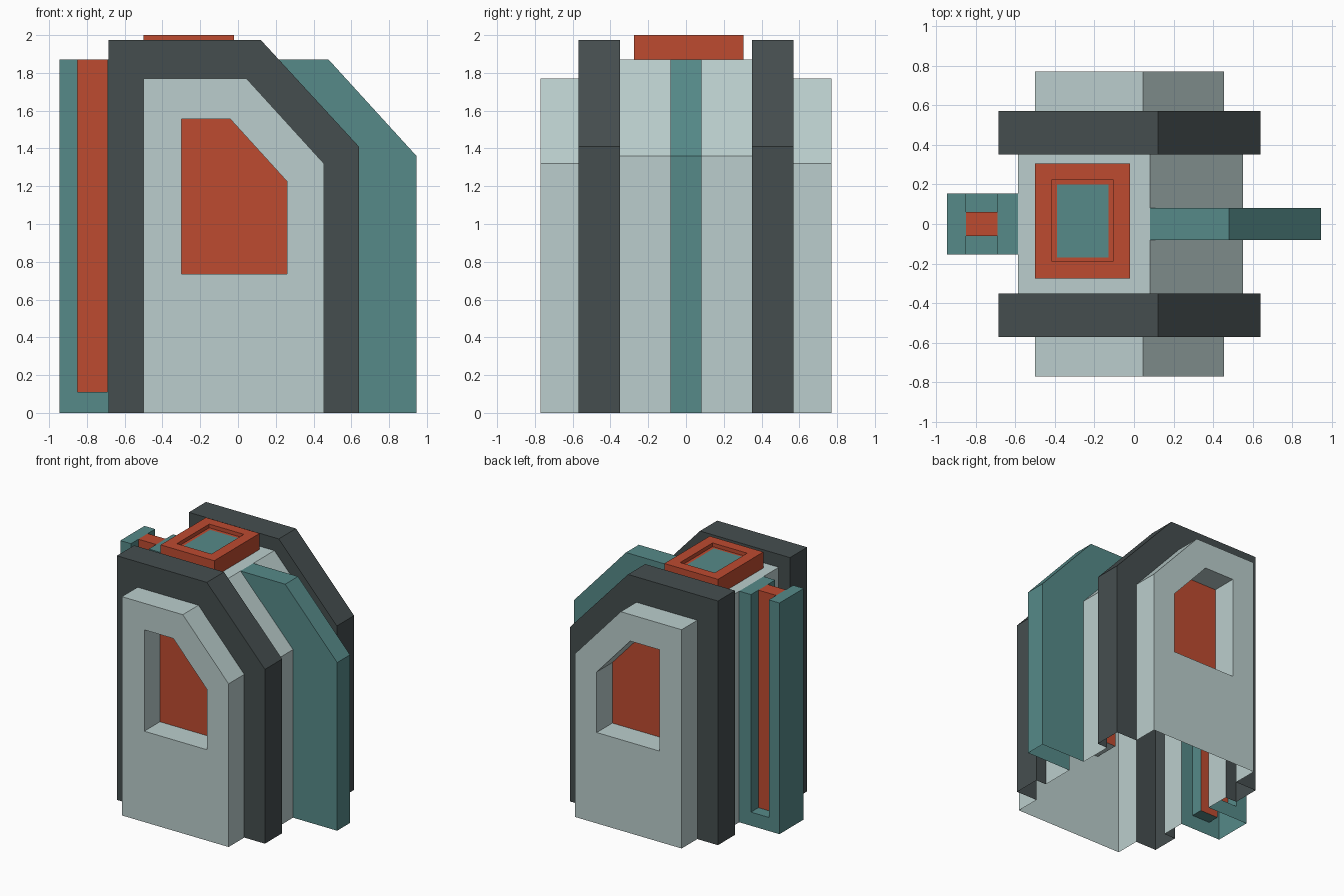
import bpy, bmesh

cube = bpy.data.objects.get("Cube")
if cube:
    bpy.data.objects.remove(cube, do_unlink=True)


def material(name, rgb):
    m = bpy.data.materials.new(name)
    m.use_nodes = True
    m.diffuse_color = (*rgb, 1)
    m.node_tree.nodes["Principled BSDF"].inputs["Base Color"].default_value = (*rgb, 1)
    return m


LIGHT = material("pale_grey", (0.497, 0.617, 0.61))
DARK = material("charcoal", (0.06, 0.076, 0.078))
TEAL = material("teal", (0.093, 0.254, 0.25))
RED = material("brick_red", (0.515, 0.07, 0.03))


def build(name, faces):
    """Make an object from (points, material) faces, welded and flat shaded."""
    bm = bmesh.new()
    mats = []
    for points, mat in faces:
        if mat not in mats:
            mats.append(mat)
        bm.faces.new([bm.verts.new(p) for p in points]).material_index = mats.index(mat)
    bmesh.ops.remove_doubles(bm, verts=bm.verts, dist=0.0005)
    bmesh.ops.recalc_face_normals(bm, faces=bm.faces)
    mesh = bpy.data.meshes.new(name)
    bm.to_mesh(mesh)
    bm.free()
    for mat in mats:
        mesh.materials.append(mat)
    obj = bpy.data.objects.new(name, mesh)
    bpy.context.collection.objects.link(obj)
    return obj


def arch(left, right, bottom, top, bend, shoulder):
    """Outline in x, z with one cut corner."""
    return [(left, bottom), (left, top), (bend, top), (right, shoulder), (right, bottom)]


def at_y(profile, y):
    return [(x, y, z) for x, z in profile]


def strip(a, b, mat, closed=False):
    """Quads joining two matching rows of points."""
    n = len(a)
    return [([a[i], a[(i + 1) % n], b[(i + 1) % n], b[i]], mat)
            for i in range(n if closed else n - 1)]


def rect(x0, x1, y0, y1, z):
    return [(x0, y0, z), (x1, y0, z), (x1, y1, z), (x0, y1, z)]


core = arch(-0.585, 0.55, 0, 1.87, 0.08, 1.36)
band = arch(-0.685, 0.64, 0, 1.975, 0.12, 1.41)
panel = arch(-0.5, 0.455, 0, 1.77, 0.045, 1.32)
window = arch(-0.3, 0.26, 0.735, 1.555, -0.04, 1.225)
CORE_Y, BAND_Y, PANEL_Y = 0.35, 0.57, 0.77
FIN, POST = 0.082, 0.155

# Hollow core, left open where the fin and the post join it
faces = []
stops = [-CORE_Y, -POST, -FIN, FIN, POST, CORE_Y]
for y0, y1 in zip(stops, stops[1:]):
    mid = abs(y0 + y1) / 2
    for i, face in enumerate(strip(at_y(core, y0), at_y(core, y1), LIGHT)):
        open_post = i == 0 and mid < POST
        open_fin = i > 1 and mid < FIN
        if not (open_post or open_fin):
            faces.append(face)
build("core", faces)

# Dark bands and window panels, mirrored front to back
for side, s in (("front", -1), ("back", 1)):
    faces = strip(at_y(band, s * CORE_Y), at_y(band, s * BAND_Y), DARK)
    for inner, y in ((core, s * CORE_Y), (panel, s * BAND_Y)):
        faces.append((at_y(band, y) + at_y(inner, y)[::-1], DARK))
    build(side + "_band", faces)

    outer, hole = at_y(panel, s * PANEL_Y), at_y(window, s * PANEL_Y)
    pane = at_y(window, s * BAND_Y)
    faces = strip(at_y(panel, s * BAND_Y), outer, LIGHT)
    faces += strip(outer, hole, LIGHT, closed=True)
    faces += strip(hole, pane, LIGHT, closed=True)
    faces.append((pane, RED))
    build(side + "_window_panel", faces)

# Side fin
edge = [(0.08, 1.87), (0.48, 1.87), (0.945, 1.36), (0.945, 0)]
faces = strip(at_y(edge, -FIN), at_y(edge, FIN), TEAL)
for y in (-FIN, FIN):
    faces.append((at_y(edge + [(0.55, 0), (0.55, 1.36)], y), TEAL))
build("side_fin", faces)

# Grooved post with a red centre
X0, X1, X2, X3 = -0.945, -0.85, -0.69, -0.585
TOP, SILL, WEB = 1.87, 0.11, 0.06
groove = [(X1, TOP), (X1, SILL), (X2, SILL), (X2, TOP)]
faces = strip([(X0, -POST, 0), (X0, -POST, TOP)], [(X0, POST, 0), (X0, POST, TOP)], TEAL)
for y in (-POST, POST):
    inner = WEB if y > 0 else -WEB
    faces.append((at_y([(X0, 0), (X0, TOP)] + groove + [(X3, TOP), (X3, 0)], y), TEAL))
    faces += strip(at_y(groove, y), at_y(groove, inner), TEAL)
    faces.append((at_y(groove, inner), RED))
faces.append((rect(X0, X1, -POST, POST, TOP), TEAL))
faces.append((rect(X2, X3, -POST, POST, TOP), TEAL))
faces.append((rect(X1, X2, -WEB, WEB, TOP), RED))
build("grooved_post", faces)

# Roof vent with a sunken teal plate
rim = (-0.5, -0.02, -0.275, 0.305)
pocket = (-0.415, -0.105, -0.19, 0.225)
plate = (-0.39, -0.13, -0.17, 0.2)
loops = [rect(*rim, 1.87), rect(*rim, 2.0), rect(*pocket, 2.0),
         rect(*pocket, 1.97), rect(*plate, 1.97)]
faces = []
for a, b in zip(loops, loops[1:]):
    faces += strip(a, b, RED, closed=True)
faces.append((loops[-1], TEAL))
build("roof_vent", faces)
